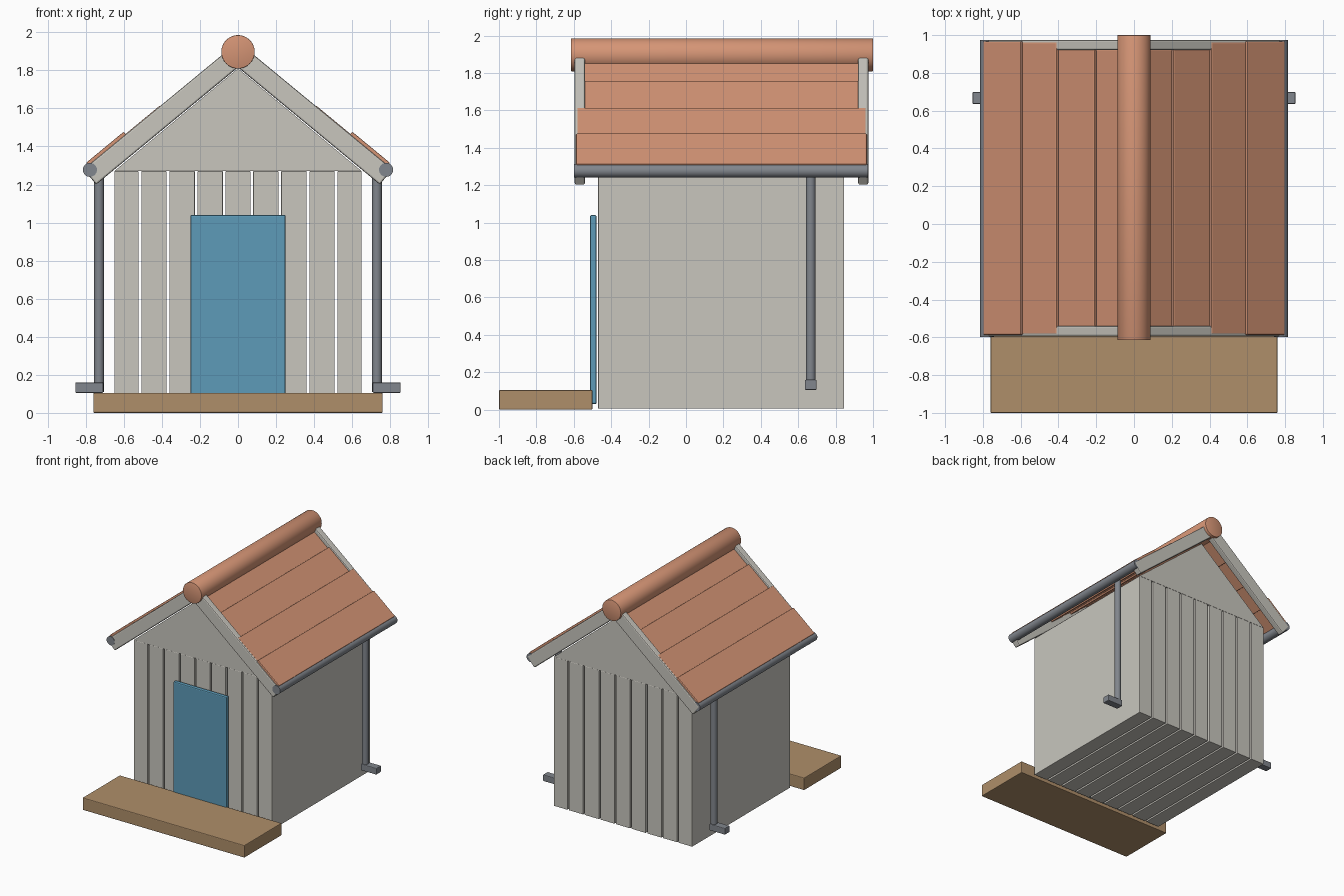
import bpy, bmesh, math
from mathutils import Matrix

if "Cube" in bpy.data.objects:
    bpy.data.objects.remove(bpy.data.objects["Cube"])


def material(name, rgb):
    m = bpy.data.materials.new(name)
    m.diffuse_color = (*rgb, 1)
    m.use_nodes = True
    m.node_tree.nodes["Principled BSDF"].inputs["Base Color"].default_value = m.diffuse_color
    return m


WALL = material("pale grey paint", (0.58, 0.565, 0.515))
ROOF = material("terracotta", (0.66, 0.297, 0.178))
BLUE = material("blue paint", (0.109, 0.328, 0.479))
WOOD = material("tan wood", (0.429, 0.275, 0.144))
METAL = material("grey metal", (0.22, 0.238, 0.266))


def finish(name, bm, mat, bevel=0.0):
    bmesh.ops.recalc_face_normals(bm, faces=bm.faces)
    if bevel:
        edges = [e for e in bm.edges if e.calc_face_angle(0) > 0.6]
        bmesh.ops.bevel(bm, geom=edges, offset=bevel, segments=2,
                        profile=0.5, affect='EDGES', clamp_overlap=True)
    me = bpy.data.meshes.new(name)
    bm.to_mesh(me)
    bm.free()
    me.materials.append(mat)
    ob = bpy.data.objects.new(name, me)
    bpy.context.collection.objects.link(ob)
    return ob


def prism(name, pts, y0, y1, mat, bevel=0.0):
    """Extrude an x-z outline along y."""
    bm = bmesh.new()
    face = bm.faces.new([bm.verts.new((x, y0, z)) for x, z in pts])
    new = bmesh.ops.extrude_face_region(bm, geom=[face])["geom"]
    bmesh.ops.translate(bm, vec=(0, y1 - y0, 0),
                        verts=[v for v in new if isinstance(v, bmesh.types.BMVert)])
    return finish(name, bm, mat, bevel)


def box(name, x0, x1, y0, y1, z0, z1, mat, bevel=0.0):
    return prism(name, [(x0, z0), (x1, z0), (x1, z1), (x0, z1)], y0, y1, mat, bevel)


def rod(name, centre, radius, length, axis, mat, sides=32, bevel=0.0):
    bm = bmesh.new()
    turn = Matrix.Rotation(math.pi / 2, 4, 'X') if axis == 'Y' else Matrix()
    bmesh.ops.create_cone(bm, cap_ends=True, segments=sides, radius1=radius,
                          radius2=radius, depth=length,
                          matrix=Matrix.Translation(centre) @ turn)
    ob = finish(name, bm, mat, bevel)
    bpy.context.view_layer.objects.active = ob
    bpy.ops.object.select_all(action='DESELECT')
    ob.select_set(True)
    bpy.ops.object.shade_smooth_by_angle(angle=math.radians(35))
    return ob


FRONT, BACK = -0.47, 0.845

# Wall boards, with thin gaps running front to back
cuts = [-0.65, -0.515, -0.368, -0.22, -0.073, 0.073, 0.22, 0.368, 0.515, 0.65]
for i, (a, b) in enumerate(zip(cuts, cuts[1:])):
    left = a + (0.007 if i > 0 else 0)
    right = b - (0.007 if i < 8 else 0)
    box(f"wall_board_{i + 1}", left, right, FRONT, BACK, 0.005, 1.27, WALL, 0.003)

# Gable block under the roof
prism("gable", [(-0.65, 1.27), (0.65, 1.27), (0, 1.81)], FRONT, BACK, WALL)

# Door and porch step
box("door", -0.25, 0.25, -0.513, -0.478, 0.03, 1.04, BLUE, 0.008)
box("porch_step", -0.76, 0.76, -1.0, -0.5, 0.0, 0.105, WOOD, 0.006)

# Roof slope: distance along the slope and height off it, turned into x and z
SLOPE = math.atan(0.826)
TOP = 1.95


def on_slope(x, n):
    d = (x - n * math.sin(SLOPE)) / math.cos(SLOPE)
    return x, TOP - d * math.sin(SLOPE) + n * math.cos(SLOPE)


def tile_outline(x0, x1, n, thick):
    dx, dz = -thick * math.sin(SLOPE), -thick * math.cos(SLOPE)
    (ax, az), (bx, bz) = on_slope(x0, n), on_slope(x1, n)
    return [(ax, az), (bx, bz), (bx + dx, bz + dz), (ax + dx, az + dz)]


# Roof boards from eave to ridge: start x, end x, height, front y, back y
rows = [(0.60, 0.800, 0.018, -0.587, 0.967),
        (0.41, 0.625, 0.003, -0.582, 0.962),
        (0.21, 0.435, -0.014, -0.545, 0.925),
        (0.035, 0.235, -0.030, -0.545, 0.925)]

for side, s in (("left", -1), ("right", 1)):
    for i, (x0, x1, n, y0, y1) in enumerate(rows):
        pts = [(s * x, z) for x, z in tile_outline(x0, x1, n, 0.04)]
        prism(f"roof_board_{side}_{i + 1}", pts, y0, y1, ROOF, 0.006)

    # Bargeboards at both gable ends
    barge = [(0, TOP), (0, 1.815), (s * 0.745, 1.2), (s * 0.812, 1.28)]
    for end, y0, y1 in (("front", -0.595, -0.54), ("back", 0.92, 0.975)):
        prism(f"bargeboard_{end}_{side}", barge, y0, y1, WALL, 0.009)

    # Gutter, downpipe and spout
    rod(f"gutter_{side}", (s * 0.778, 0.188, 1.277), 0.037, 1.572, 'Y', METAL, 24)
    rod(f"downpipe_{side}", (s * 0.73, 0.667, 0.69), 0.026, 1.16, 'Z', METAL, 16)
    xs = sorted((s * 0.708, s * 0.855))
    box(f"spout_{side}", *xs, 0.635, 0.699, 0.105, 0.16, METAL, 0.006)

# Ridge log
rod("ridge_log", (0, 0.1925, 1.897), 0.088, 1.615, 'Y', ROOF, 40, 0.003)
